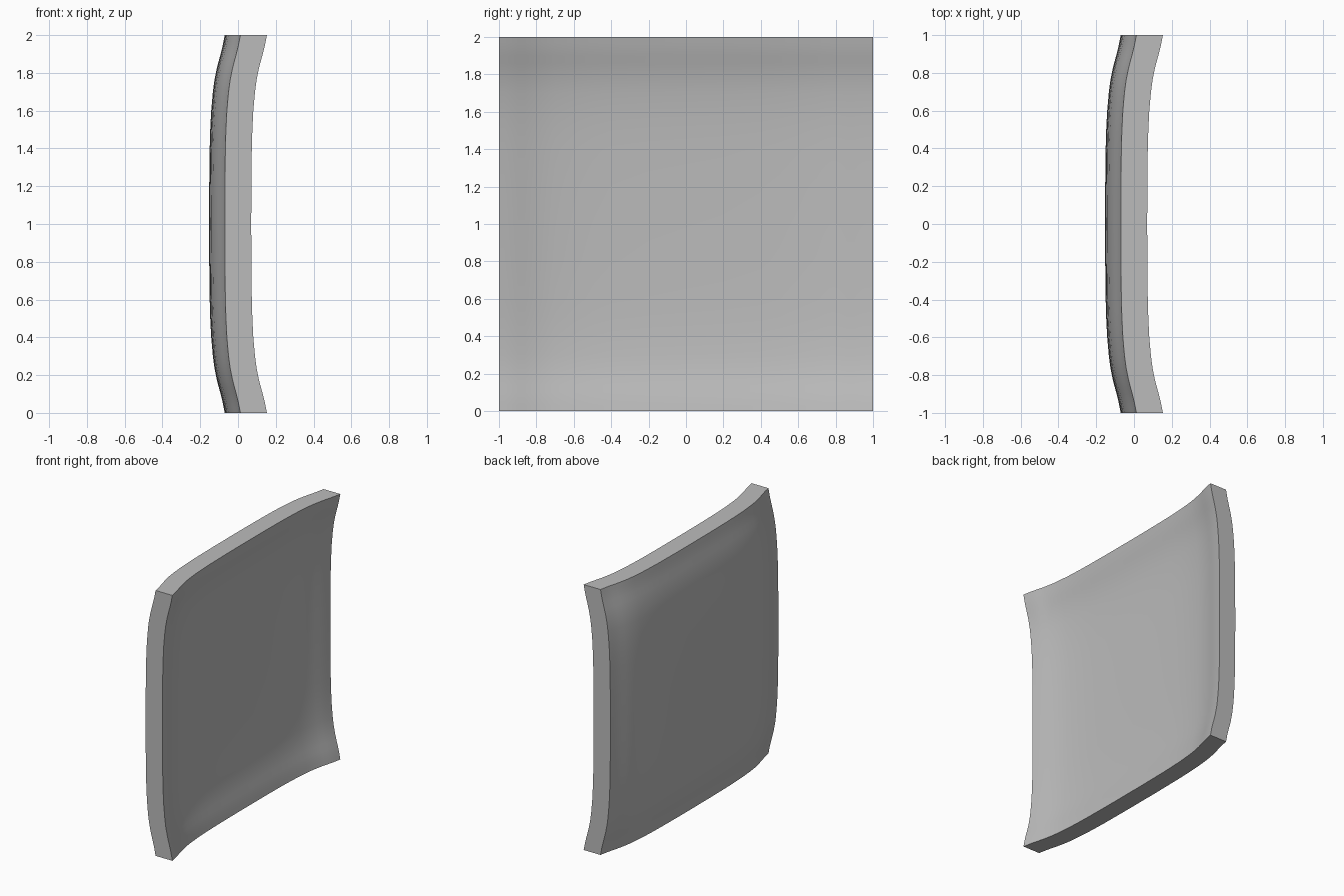
import bpy, bmesh, math

cube = bpy.data.objects.get("Cube")
if cube:
    bpy.data.objects.remove(cube, do_unlink=True)

THICKNESS = 0.14
CENTRE_X = -0.153

# Half profile of the dish: distance from the middle, rise toward the rim
HALF = [(0, 0), (0.2, 0.0005), (0.4, 0.003), (0.5, 0.006), (0.6, 0.011),
        (0.7, 0.02), (0.76, 0.028), (0.82, 0.04), (0.86, 0.05),
        (0.9, 0.061), (0.94, 0.071), (0.97, 0.077), (1, 0.083)]
PROFILE = [(-d, rise) for d, rise in reversed(HALF[1:])] + HALF


def grey_material():
    mat = bpy.data.materials.new("plain grey")
    colour = (0.5, 0.5, 0.5, 1)
    mat.diffuse_color = colour
    mat.use_nodes = True
    mat.node_tree.nodes["Principled BSDF"].inputs["Base Color"].default_value = colour
    return mat


# Dished sheet: the same profile swept along both directions
bm = bmesh.new()
rows = [[bm.verts.new((CENTRE_X + ry + rz, y, 1 + z)) for y, ry in PROFILE]
        for z, rz in PROFILE]
for low, high in zip(rows, rows[1:]):
    for i in range(len(low) - 1):
        bm.faces.new((low[i], low[i + 1], high[i + 1], high[i]))

# Thicken the sheet straight along x, leaving flat rim faces
result = bmesh.ops.extrude_face_region(bm, geom=bm.faces[:], use_keep_orig=True)
moved = [g for g in result["geom"] if isinstance(g, bmesh.types.BMVert)]
bmesh.ops.translate(bm, verts=moved, vec=(THICKNESS, 0, 0))
bmesh.ops.recalc_face_normals(bm, faces=bm.faces[:])

mesh = bpy.data.meshes.new("dished_panel")
bm.to_mesh(mesh)
bm.free()
mesh.materials.append(grey_material())
panel = bpy.data.objects.new("dished_panel", mesh)
bpy.context.collection.objects.link(panel)

# Smooth faces with a crisp rim
bpy.ops.object.select_all(action="DESELECT")
panel.select_set(True)
bpy.context.view_layer.objects.active = panel
bpy.ops.object.shade_smooth_by_angle(angle=math.radians(35))
